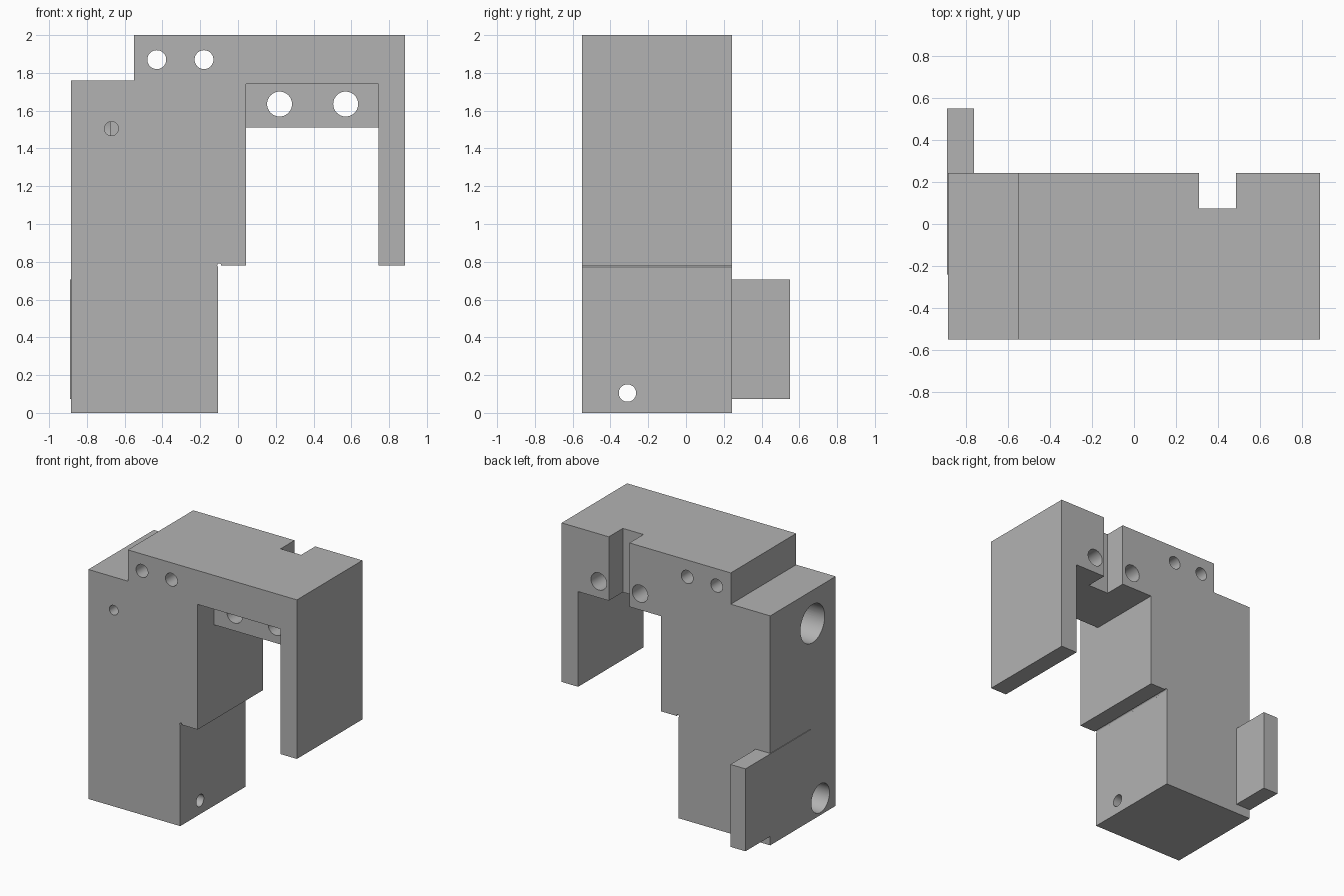
import bpy, bmesh
from math import pi
from mathutils import Matrix, Vector

cube = bpy.data.objects.get("Cube")
if cube:
    bpy.data.objects.remove(cube, do_unlink=True)

grey = bpy.data.materials.new("plain grey")
grey.use_nodes = True
grey.diffuse_color = (0.45, 0.45, 0.45, 1)
grey.node_tree.nodes["Principled BSDF"].inputs["Base Color"].default_value = (0.45, 0.45, 0.45, 1)


def add_object(name, bm):
    bmesh.ops.recalc_face_normals(bm, faces=bm.faces)
    mesh = bpy.data.meshes.new(name)
    bm.to_mesh(mesh)
    bm.free()
    mesh.materials.append(grey)
    obj = bpy.data.objects.new(name, mesh)
    bpy.context.collection.objects.link(obj)
    return obj


def prism(name, points, axis, start, end):
    """Extrude a 2D outline along x, y or z."""
    def place(a, b):
        return {"x": (start, a, b), "y": (a, start, b), "z": (a, b, start)}[axis]
    bm = bmesh.new()
    face = bm.faces.new([bm.verts.new(place(a, b)) for a, b in points])
    result = bmesh.ops.extrude_face_region(bm, geom=[face])
    shift = Vector([end - start if axis == k else 0 for k in "xyz"])
    verts = [g for g in result["geom"] if isinstance(g, bmesh.types.BMVert)]
    bmesh.ops.translate(bm, verts=verts, vec=shift)
    return add_object(name, bm)


def rectangle(a0, a1, b0, b1):
    return [(a0, b0), (a1, b0), (a1, b1), (a0, b1)]


def drill(name, axis, a, b, radius, start, end):
    """Round cutter along x at (y, z) or along y at (x, z)."""
    mid = (start + end) / 2
    if axis == "x":
        matrix = Matrix.Translation((mid, a, b)) @ Matrix.Rotation(pi / 2, 4, "Y")
    else:
        matrix = Matrix.Translation((a, mid, b)) @ Matrix.Rotation(pi / 2, 4, "X")
    bm = bmesh.new()
    bmesh.ops.create_cone(bm, cap_ends=True, segments=40, radius1=radius,
                          radius2=radius, depth=end - start, matrix=matrix)
    return add_object(name, bm)


# Main block with stepped left shoulder and overhanging arm
block = prism("main_block", [(-0.885, 0), (-0.105, 0), (-0.105, 0.78), (0.885, 0.78),
                             (0.885, 2), (-0.55, 2), (-0.55, 1.76), (-0.885, 1.76)],
              "y", -0.55, 0.243)

cutters = [
    # Window under the arm, leaving a web set back from the front
    prism("window_cutter", [(-0.7, 0.5), (0.4, 0.5), (0.4, 1.51), (-0.355, 1.51),
                            (-0.355, 1.74), (-0.7, 1.74)], "x", 0.043, 0.745),
    # Vertical slot in the back
    prism("slot_cutter", rectangle(0.31, 0.485, 0.073, 0.4), "z", 1.3, 2.2),
    # Bores in the side, each met by a small hole
    drill("upper_bore_cutter", "x", -0.27, 1.505, 0.147, -1.0, -0.678),
    drill("upper_small_cutter", "y", -0.67, 1.505, 0.037, -0.7, -0.27),
    drill("lower_bore_cutter", "x", -0.365, 0.13, 0.11, -1.0, -0.65),
    drill("lower_small_cutter", "x", -0.31, 0.105, 0.046, -0.75, 0.05),
    # Corner relief under the step
    drill("relief_cutter", "y", -0.1, 0.782, 0.01, -0.7, 0.4),
]
# Through holes in the top and in the web
for x in (-0.43, -0.18):
    cutters.append(drill("top_hole_cutter", "y", x, 1.87, 0.05, -0.7, 0.4))
for x in (0.22, 0.57):
    cutters.append(drill("web_hole_cutter", "y", x, 1.635, 0.066, -0.45, 0.4))

bpy.context.view_layer.objects.active = block
for cutter in cutters:
    mod = block.modifiers.new("cut", "BOOLEAN")
    mod.operation = "DIFFERENCE"
    mod.solver = "EXACT"
    mod.object = cutter
    bpy.ops.object.modifier_apply(modifier=mod.name)
    bpy.data.objects.remove(cutter, do_unlink=True)

# Side plate reaching out behind the block
plate = prism("side_plate", rectangle(-0.24, 0.55, 0.073, 0.705), "x", -0.89, -0.762)

for obj in bpy.context.selected_objects:
    obj.select_set(False)
block.select_set(True)
bpy.ops.object.shade_smooth_by_angle()
